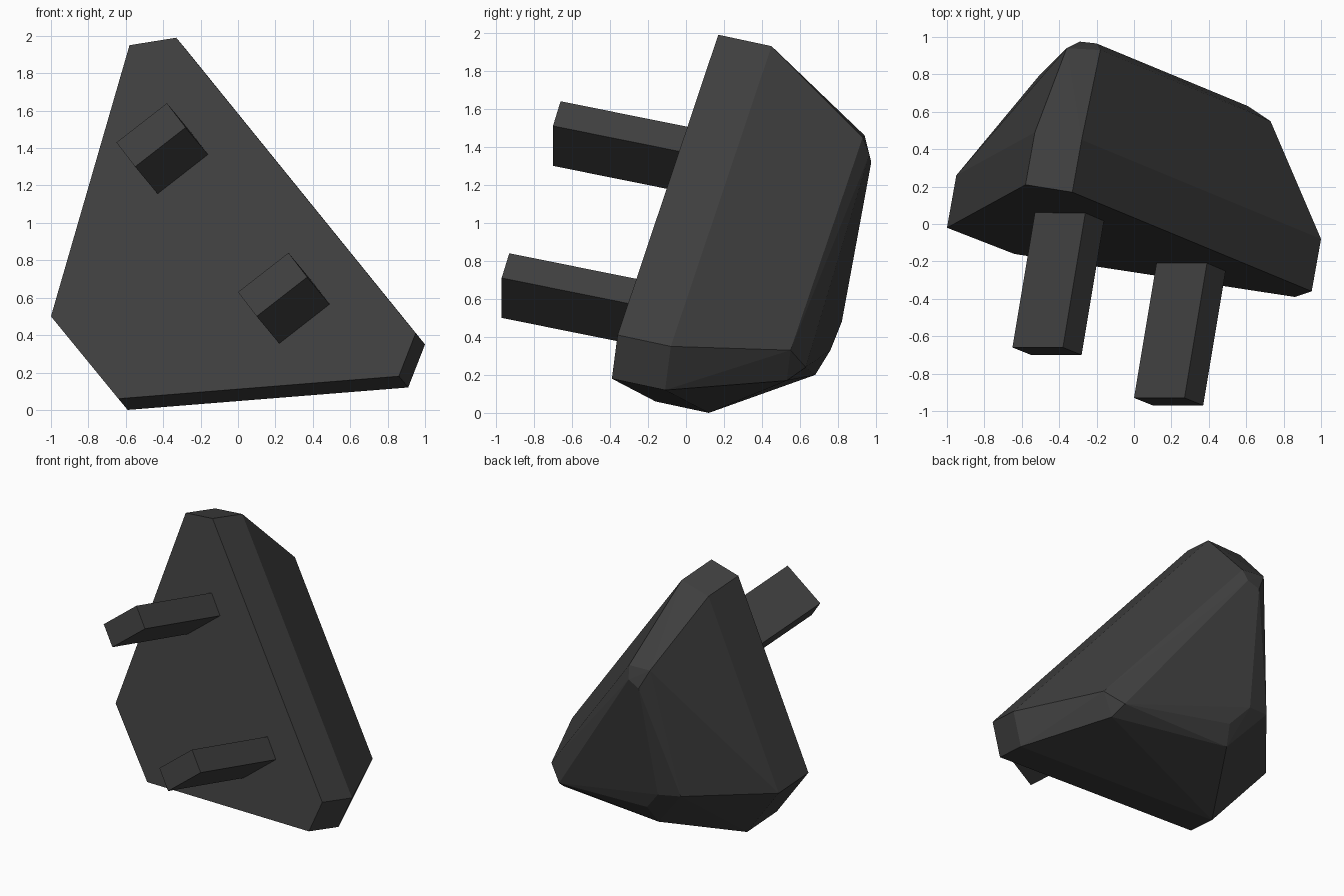
import bpy, bmesh, math
from mathutils import Vector

cube = bpy.data.objects.get("Cube")
if cube:
    bpy.data.objects.remove(cube)

# Single matte dark grey
GREY = (0.05, 0.05, 0.05, 1)
mat = bpy.data.materials.new("dark_grey")
mat.use_nodes = True
mat.diffuse_color = GREY
bsdf = mat.node_tree.nodes["Principled BSDF"]
bsdf.inputs["Base Color"].default_value = GREY
bsdf.inputs["Roughness"].default_value = 0.8


def hull_object(name, points):
    """Flat-faced convex solid around the given corner points."""
    bm = bmesh.new()
    for p in points:
        bm.verts.new(p)
    bmesh.ops.convex_hull(bm, input=bm.verts)
    loose = [v for v in bm.verts if not v.link_faces]
    bmesh.ops.delete(bm, geom=loose, context='VERTS')
    bmesh.ops.dissolve_limit(bm, angle_limit=math.radians(2.5),
                             verts=bm.verts, edges=bm.edges)
    bmesh.ops.recalc_face_normals(bm, faces=bm.faces)
    mesh = bpy.data.meshes.new(name)
    bm.to_mesh(mesh)
    bm.free()
    mesh.materials.append(mat)
    obj = bpy.data.objects.new(name, mesh)
    bpy.context.collection.objects.link(obj)
    return obj


# Body: tilted front outline, extruded straight back to a rim
front = [Vector(p) for p in (
    (-0.58, 0.21, 1.95), (-0.33, 0.17, 1.99), (0.95, -0.36, 0.41),
    (0.86, -0.39, 0.18), (-0.64, -0.16, 0.06), (-1.0, -0.02, 0.5))]
thickness = Vector((0.05, 0.28, -0.06))
rim = [p + thickness for p in front]

# Tapered back: outer corners, then the chamfered back face
back_outer = [(-0.36, 0.94, 1.46), (-0.18, 0.93, 1.45), (0.73, 0.55, 0.33),
              (0.64, 0.53, 0.17), (-0.25, 0.68, 0.2), (-0.51, 0.79, 0.5)]
back_face = [(-0.29, 0.975, 1.32), (-0.2, 0.965, 1.36), (0.63, 0.61, 0.29),
             (0.61, 0.63, 0.24), (-0.21, 0.76, 0.33), (-0.34, 0.82, 0.48)]
hull_object("body", front + rim + back_outer + back_face)

# Two rectangular prongs, square to the front face
width = Vector((0.27, 0, 0.21))
height = Vector((0.10, -0.04, -0.13))
length = Vector((0.12, 0.72, -0.145)) * 1.05
for name, corner in (("upper_prong", (-0.65, -0.66, 1.43)),
                     ("lower_prong", (0.0, -0.93, 0.63))):
    hull_object(name, [Vector(corner) + width * i + height * j + length * k
                       for i in (0, 1) for j in (0, 1) for k in (0, 1)])
